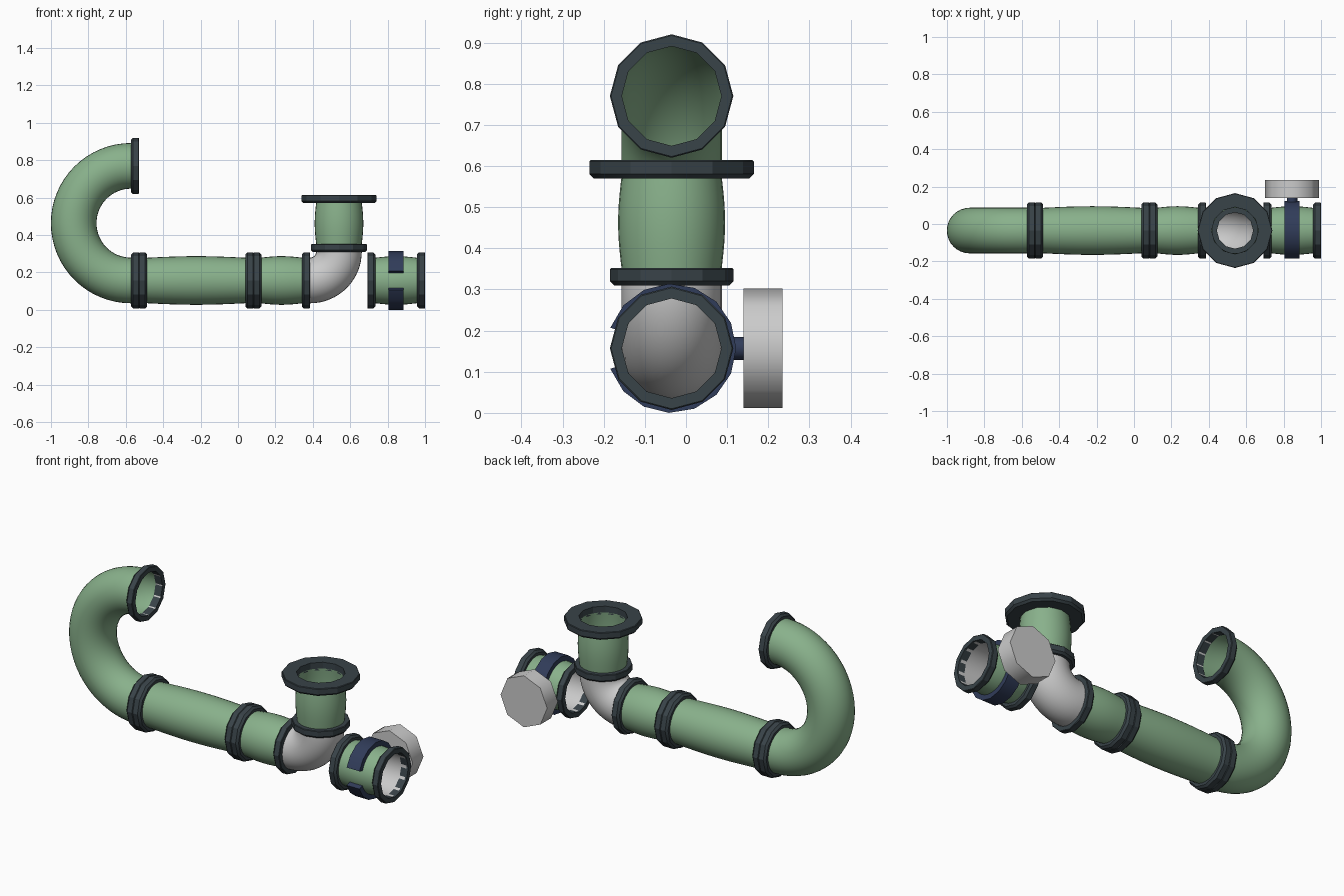
import bpy, bmesh
from math import pi, cos, sin, asin, radians
from mathutils import Vector

if "Cube" in bpy.data.objects:
    bpy.data.objects.remove(bpy.data.objects["Cube"])

X, Y, Z = Vector((1, 0, 0)), Vector((0, 1, 0)), Vector((0, 0, 1))
CY, CZ, TOP = -0.035, 0.157, 0.77      # pipe axis and upper outlet heights
R = 0.122                              # pipe radius
EX = 0.54                              # x of the upright branch


def material(name, rgb):
    m = bpy.data.materials.new(name)
    m.diffuse_color = (*rgb, 1)
    m.use_nodes = True
    m.node_tree.nodes["Principled BSDF"].inputs["Base Color"].default_value = m.diffuse_color
    return m


GREEN = material("green_paint", (0.25, 0.44, 0.26))
DARK = material("dark_iron", (0.04, 0.056, 0.065))
NAVY = material("navy_steel", (0.03, 0.045, 0.1))


def finish(name, bm, mat, angle):
    bmesh.ops.remove_doubles(bm, verts=bm.verts, dist=1e-5)
    bmesh.ops.recalc_face_normals(bm, faces=bm.faces)
    me = bpy.data.meshes.new(name)
    bm.to_mesh(me)
    bm.free()
    ob = bpy.data.objects.new(name, me)
    bpy.context.collection.objects.link(ob)
    if mat:
        me.materials.append(mat)
    bpy.ops.object.select_all(action='DESELECT')
    ob.select_set(True)
    bpy.context.view_layer.objects.active = ob
    bpy.ops.object.shade_smooth_by_angle(angle=radians(angle))
    return ob


def lathe(name, base, axis, profile, mat, sides=32, closed=False, caps=False,
          start=0.0, sweep=2 * pi, angle=25):
    """Turn (distance, radius) points about an axis through base."""
    u = X if axis == Z else Z
    v = axis.cross(u)
    full = sweep > 2 * pi - 1e-4
    bm = bmesh.new()
    cols = []
    for i in range(sides if full else sides + 1):
        a = start + sweep * i / sides
        d = u * cos(a) + v * sin(a)
        cols.append([bm.verts.new(base + axis * t + d * r) for t, r in profile])
    n = len(profile)
    for i in range(sides):
        p, q = cols[i], cols[(i + 1) % len(cols)]
        for j in range(n if closed else n - 1):
            k = (j + 1) % n
            bm.faces.new((p[j], q[j], q[k], p[k]))
    if caps:
        bm.faces.new([c[0] for c in cols])
        bm.faces.new([c[-1] for c in cols])
    if not full:
        bm.faces.new(cols[0])
        bm.faces.new(cols[-1])
    return finish(name, bm, mat, angle)


def bend(name, centre, radius, a0, a1, steps, mat):
    """Round tube following an arc in the XZ plane."""
    bm = bmesh.new()
    rings = []
    for i in range(steps + 1):
        a = a0 + (a1 - a0) * i / steps
        d = Vector((cos(a), 0, sin(a)))
        rings.append([bm.verts.new(centre + d * (radius + R * cos(b)) + Y * R * sin(b))
                      for b in (2 * pi * k / 32 for k in range(32))])
    for p, q in zip(rings, rings[1:]):
        for k in range(32):
            m = (k + 1) % 32
            bm.faces.new((p[k], p[m], q[m], q[k]))
    return finish(name, bm, mat, 40)


def pipe(name, base, axis, length, bulge=0.009):
    prof = [(length * i / 10, R - 0.001 + bulge * sin(pi * i / 10)) for i in range(11)]
    return lathe(name, base, axis, prof, GREEN, angle=40)


def collar(name, face, axis, outer=0.15, inner=R - 0.001, w=0.043):
    """Chamfered ring whose mating face is at 'face', pointing along axis."""
    prof = [(-w, inner), (-w, outer - 0.011), (-w + 0.011, outer), (-0.003, outer),
            (0, outer - 0.003), (0, inner)]
    return lathe(name, face, axis, prof, DARK, sides=12, closed=True)


def at(x, z=CZ):
    return Vector((x, CY, z))


# U-bend and its open end
ub = (TOP - CZ) / 2
bend("u_bend", at(-0.572, CZ + ub), ub, pi / 2, 3 * pi / 2, 32, GREEN)
collar("u_bend_outlet_collar", at(-0.53, TOP), X)
lathe("u_bend_outlet_liner", at(-0.572, TOP), X, [(0, 0.1205), (0.041, 0.1205)], None)

# Straight run, with paired collars at each joint
for n, x in (("left", -0.529), ("middle", 0.082)):
    collar(n + "_joint_collar_a", at(x), X)
    collar(n + "_joint_collar_b", at(x), -X)
pipe("long_pipe", at(-0.495), X, 0.545)
pipe("short_pipe", at(0.115), X, 0.235)
collar("elbow_inlet_collar", at(0.385), X)

# Bare elbow, upright branch and wide flange
eb = EX - 0.385
bend("elbow", at(0.385, CZ + eb), eb, -pi / 2, 0, 16, None)
collar("elbow_outlet_collar", at(EX, 0.352), Z, inner=0.097)
pipe("upright_pipe", at(EX, 0.345), Z, 0.235)
collar("top_flange", at(EX, 0.614), Z, outer=0.2, inner=0.125, w=0.044)

# Separate valve section
collar("valve_collar_left", at(0.692), -X)
collar("valve_collar_right", at(1.0), X)
pipe("valve_pipe", at(0.73), X, 0.23)
lathe("valve_liner", at(0.70), X, [(0, 0.1195), (0.29, 0.1195)], None)

# Clamp band, open at the front
gap = asin(0.05 / 0.157)
lathe("valve_clamp", at(0.805), X,
      [(0, 0.126), (0, 0.157), (0.08, 0.157), (0.08, 0.126)], NAVY, sides=14,
      closed=True, start=pi / 2 + gap, sweep=2 * pi - 2 * gap)

# Stem and eight-sided handwheel at the back
hub = Vector((0.845, 0, CZ))
lathe("valve_stem", hub + Y * 0.10, Y, [(0, 0.028), (0.045, 0.028)], NAVY,
      sides=12, caps=True, angle=40)
lathe("valve_handwheel", hub + Y * 0.14, Y, [(0, 0.145), (0.095, 0.145)], None,
      sides=8, caps=True, angle=50)
